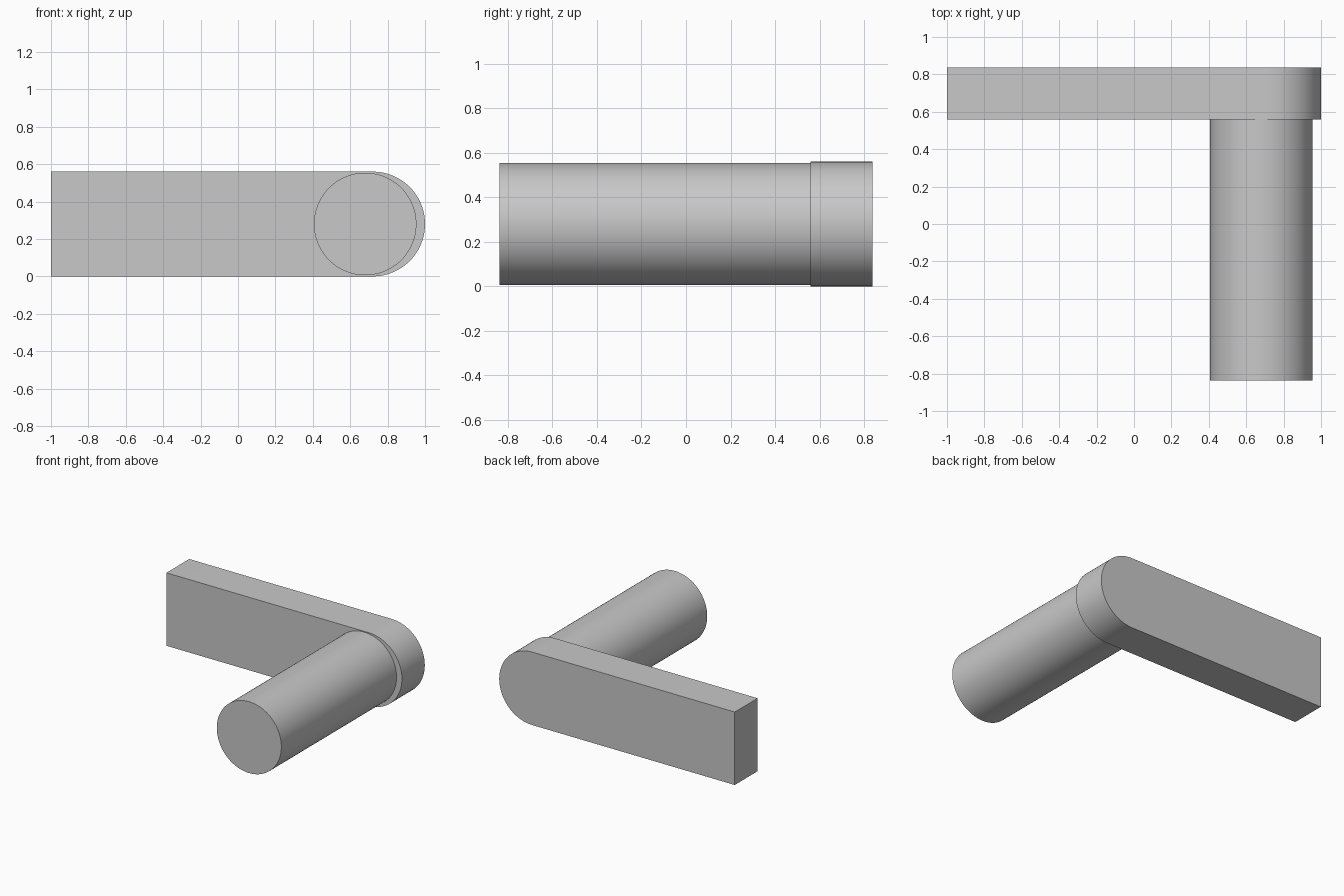
import bpy
import bmesh
from math import pi, sin, cos
from mathutils import Vector

cube = bpy.data.objects.get("Cube")
if cube:
    bpy.data.objects.remove(cube, do_unlink=True)

# Single flat colour
grey = bpy.data.materials.new("plain grey")
grey.use_nodes = True
colour = (0.58, 0.58, 0.58, 1)
grey.diffuse_color = colour
grey.node_tree.nodes["Principled BSDF"].inputs["Base Color"].default_value = colour


def arc(cx, cz, radius, start, end, steps):
    """Points on an arc in the xz plane."""
    angles = [start + (end - start) * i / steps for i in range(steps + 1)]
    return [(cx + radius * cos(a), cz + radius * sin(a)) for a in angles]


def extrude_profile(name, profile, front, back):
    """Solid made by sweeping an xz outline along y."""
    bm = bmesh.new()
    face = bm.faces.new([bm.verts.new((x, front, z)) for x, z in profile])
    swept = bmesh.ops.extrude_face_region(bm, geom=[face], use_keep_orig=True)
    moved = [v for v in swept["geom"] if isinstance(v, bmesh.types.BMVert)]
    bmesh.ops.translate(bm, verts=moved, vec=Vector((0, back - front, 0)))
    bmesh.ops.recalc_face_normals(bm, faces=bm.faces)
    mesh = bpy.data.meshes.new(name)
    bm.to_mesh(mesh)
    bm.free()
    mesh.materials.append(grey)
    obj = bpy.data.objects.new(name, mesh)
    bpy.context.collection.objects.link(obj)
    bpy.ops.object.select_all(action="DESELECT")
    obj.select_set(True)
    bpy.context.view_layer.objects.active = obj
    bpy.ops.object.shade_smooth_by_angle(angle=pi / 6)
    return obj


HALF_HEIGHT = 0.28
FRONT, JOINT, BACK = -0.837, 0.56, 0.837

# Flat arm with one rounded end
rounded_end = arc(1 - HALF_HEIGHT, HALF_HEIGHT, HALF_HEIGHT, -pi / 2, pi / 2, 48)
extrude_profile("arm", [(-1, 0)] + rounded_end + [(-1, 2 * HALF_HEIGHT)], JOINT, BACK)

# Round grip projecting forward from the arm
circle = arc(0.68, HALF_HEIGHT, 0.274, 0, 2 * pi, 96)[:-1]
extrude_profile("grip", circle, FRONT, JOINT)
